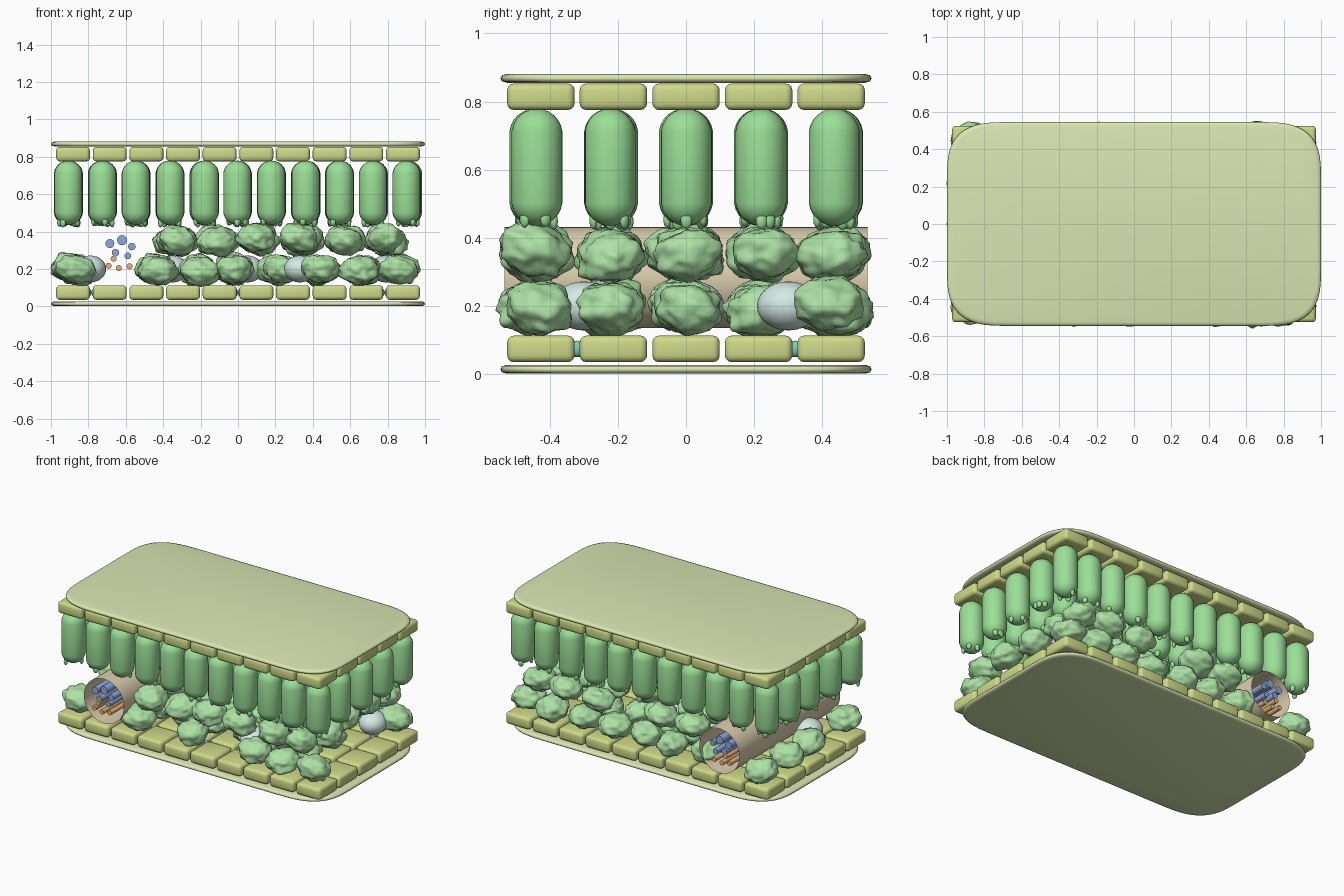
import bpy, bmesh, math, random
from mathutils import Vector, Matrix, noise

if "Cube" in bpy.data.objects:
    bpy.data.objects.remove(bpy.data.objects["Cube"])

random.seed(7)


def material(name, rgb):
    m = bpy.data.materials.new(name)
    m.diffuse_color = (*rgb, 1)
    m.use_nodes = True
    m.node_tree.nodes["Principled BSDF"].inputs["Base Color"].default_value = m.diffuse_color
    return m


WAXY = material("cuticle_green", (0.70, 0.80, 0.45))
SKIN = material("epidermis_green", (0.62, 0.70, 0.25))
PALISADE = material("palisade_green", (0.33, 0.74, 0.31))
CHLORO = material("chloroplast_green", (0.22, 0.62, 0.22))
SPONGY = material("spongy_green", (0.42, 0.76, 0.38))
SHEATH = material("sheath_tan", (0.74, 0.64, 0.44))
BLUE = material("xylem_blue", (0.28, 0.40, 0.72))
ORANGE = material("phloem_orange", (0.80, 0.45, 0.20))
AIR = material("air_pale", (0.66, 0.82, 0.78))
TEAL = material("guard_teal", (0.20, 0.60, 0.50))


def to_mesh(bm, name, mat, smooth=True):
    bmesh.ops.recalc_face_normals(bm, faces=bm.faces)
    me = bpy.data.meshes.new(name)
    for f in bm.faces:
        f.smooth = smooth
    bm.to_mesh(me)
    bm.free()
    me.materials.append(mat)
    return me


def place(name, me, loc=(0, 0, 0), rot=(0, 0, 0), scale=(1, 1, 1)):
    ob = bpy.data.objects.new(name, me)
    ob.location, ob.rotation_euler, ob.scale = loc, rot, scale
    bpy.context.collection.objects.link(ob)
    return ob


# waxy cuticle: plate with soft superelliptic corners and rounded rim
def cuticle_mesh():
    bm = bmesh.new()
    n, rx, ry, steps = 3.0, 0.33, 0.30, 12
    outline = []
    for q in range(4):
        for i in range(steps + 1):
            a = (q + i / steps) * math.pi / 2
            c, s = math.cos(a), math.sin(a)
            sx = 1 if q in (0, 3) else -1
            sy = 1 if q in (0, 1) else -1
            outline.append((sx * (1 - rx + rx * abs(c) ** (2 / n)),
                            sy * (0.545 - ry + ry * abs(s) ** (2 / n))))
    levels = [(-0.013, 0.02), (-0.009, 0.005), (0, 0), (0.009, 0.005), (0.013, 0.02)]
    rings = [[bm.verts.new((x * (1 - d), y * (1 - d / 0.545), z)) for x, y in outline]
             for z, d in levels]
    k = len(outline)
    for r0, r1 in zip(rings, rings[1:]):
        for i in range(k):
            bm.faces.new((r0[i], r0[(i + 1) % k], r1[(i + 1) % k], r1[i]))
    bm.faces.new(rings[0])
    bm.faces.new(rings[-1])
    return to_mesh(bm, "cuticle", WAXY)


plate = cuticle_mesh()
place("lower_cuticle", plate, (0, 0, 0.014))
place("upper_cuticle", plate, (0, 0, 0.868))

# epidermis cells: rounded bricks, 10 x 5 on both faces
bm = bmesh.new()
bmesh.ops.create_cube(bm, size=1)
bmesh.ops.scale(bm, vec=(0.181, 0.198, 0.078), verts=bm.verts)
bmesh.ops.bevel(bm, geom=bm.edges[:], offset=0.02, segments=3, profile=0.5, affect='EDGES')
brick = to_mesh(bm, "epidermis_cell", SKIN)
for label, z in (("lower", 0.074), ("upper", 0.814)):
    for i in range(10):
        for j in range(5):
            place(label + "_epidermis_cell", brick, ((i - 4.5) * 0.196, (j - 2) * 0.213, z))

# palisade cells: upright capsules, 11 x 5
R, HALF = 0.075, 0.172
bm = bmesh.new()
bmesh.ops.create_uvsphere(bm, u_segments=24, v_segments=13, radius=R)
for v in bm.verts:
    v.co.z += (HALF - R) * (1 if v.co.z > 0 else -1)
capsule = to_mesh(bm, "palisade_cell", PALISADE)
chloro = bmesh.new()
for i in range(11):
    for j in range(5):
        x = (i - 5) * 0.181 + random.uniform(-0.005, 0.005)
        y = (j - 2) * 0.22 + random.uniform(-0.005, 0.005)
        place("palisade_cell", capsule, (x, y, 0.607))
        # chloroplasts poking out near the cell base
        for k in range(3):
            a = random.uniform(0, math.tau)
            p = Vector((x + 0.05 * math.cos(a), y + 0.05 * math.sin(a),
                        0.452 + random.uniform(-0.006, 0.006)))
            m = Matrix.Translation(p) @ Matrix.Rotation(a, 4, 'Z') @ Matrix.Diagonal((0.012, 0.017, 0.025, 1))
            bmesh.ops.create_icosphere(chloro, subdivisions=2, radius=1, matrix=m)
place("chloroplasts", to_mesh(chloro, "chloroplasts", PALISADE))


# spongy cells: lumpy spheres in a few variants
def lumpy(seed):
    bm = bmesh.new()
    bmesh.ops.create_icosphere(bm, subdivisions=4, radius=1)
    off = Vector((seed * 7.3, seed * 3.1, seed * 5.7))
    for v in bm.verts:
        d = v.co.normalized()
        v.co = d * (0.98 + 0.20 * noise.noise(d * 1.7 + off) + 0.10 * noise.noise(d * 3.6 + off))
    return to_mesh(bm, "spongy_cell", SPONGY)


lumps = [lumpy(s + 1) for s in range(8)]
gaps = {(8, 1), (8, 2), (8, 3), (5, 0), (3, 0), (0, 1), (2, 3), (6, 2), (7, 3)}


def spongy(x, y, z):
    j = lambda a: random.uniform(-a, a)
    place("spongy_cell", random.choice(lumps), (x + j(0.025), y + j(0.015), z + j(0.012)),
          (j(0.25), j(0.25), j(0.6)), (0.1 + j(0.008), 0.1 + j(0.008), 0.077))


for j in range(5):
    y = (j - 2) * 0.219
    for i in range(9):
        if i != 1 and (i, j) not in gaps:
            spongy((i - 4) * 0.22, y, 0.198)
    for i in range(6):
        if (i, j) not in {(1, 3), (3, 1), (2, 4)}:
            spongy(-0.33 + i * 0.224, y, 0.355)

# pale air spaces
bm = bmesh.new()
bmesh.ops.create_uvsphere(bm, u_segments=24, v_segments=14, radius=1)
bubble = to_mesh(bm, "air_space", AIR)
for x, y in ((-0.79, -0.17), (-0.35, 0.21), (0.33, -0.3), (0.79, 0.3), (0.05, 0.02)):
    place("air_space", bubble, (x, y, 0.2), (0, 0, 0), (0.085, 0.092, 0.072))


# vein: open sheath with conducting tubes running front to back
def tube(name, x, z, r, length, mat, caps=True, seg=16):
    bm = bmesh.new()
    bmesh.ops.create_cone(bm, cap_ends=caps, segments=seg, radius1=r, radius2=r, depth=length)
    ob = place(name, to_mesh(bm, name, mat, False), (x, 0, z), (math.pi / 2, 0, 0))
    for f in ob.data.polygons:
        f.use_smooth = len(f.vertices) == 4


tube("vein_sheath", -0.62, 0.283, 0.148, 1.066, SHEATH, False, 48)
for x, z, r in ((-0.685, 0.336, 0.024), (-0.62, 0.354, 0.027), (-0.568, 0.32, 0.02),
                (-0.655, 0.287, 0.02), (-0.589, 0.27, 0.018)):
    tube("xylem_vessel", x, z, r, 1.064, BLUE)
for x, z in ((-0.665, 0.255), (-0.692, 0.217), (-0.637, 0.205), (-0.58, 0.214)):
    tube("phloem_tube", x, z, 0.016, 1.064, ORANGE)

# guard cell pairs in the lower epidermis
bm = bmesh.new()
bmesh.ops.create_uvsphere(bm, u_segments=16, v_segments=10, radius=1)
guard = to_mesh(bm, "guard_cell", TEAL)
for x in (-0.784, 0, 0.784):
    for y in (-0.32, 0.32):
        for s in (-1, 1):
            place("guard_cell", guard, (x + s * 0.018, y, 0.074), (0, 0, 0), (0.018, 0.04, 0.024))
